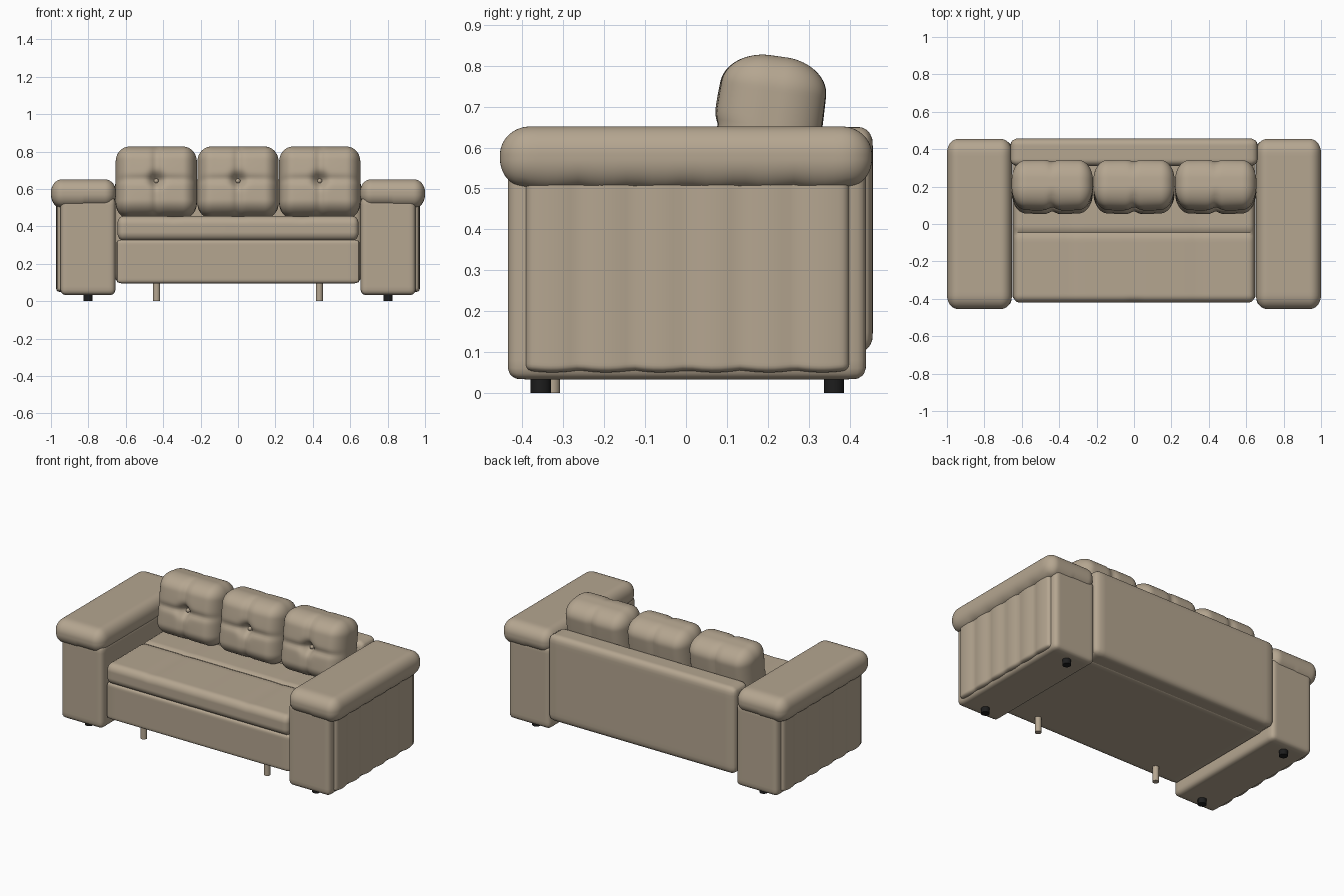
import bpy, bmesh
from math import exp, sin, pi, radians
from mathutils import Vector, Matrix

cube = bpy.data.objects.get("Cube")
if cube:
    bpy.data.objects.remove(cube, do_unlink=True)


def material(name, rgb):
    m = bpy.data.materials.new(name)
    m.use_nodes = True
    m.diffuse_color = (*rgb, 1)
    m.node_tree.nodes["Principled BSDF"].inputs["Base Color"].default_value = (*rgb, 1)
    return m


BEIGE = material("beige upholstery", (0.46, 0.38, 0.28))
BLACK = material("black plastic", (0.012, 0.012, 0.012))


def finish(name, bm, mat):
    me = bpy.data.meshes.new(name)
    bm.to_mesh(me)
    bm.free()
    me.materials.append(mat)
    ob = bpy.data.objects.new(name, me)
    bpy.context.collection.objects.link(ob)
    bpy.ops.object.select_all(action="DESELECT")
    ob.select_set(True)
    bpy.context.view_layer.objects.active = ob
    bpy.ops.object.shade_smooth_by_angle(angle=radians(40))
    return ob


def soft_box(name, low, high, radii, cuts=20, deform=None, tilt=0):
    """Rounded, finely divided block; deform moves a point relative to the centre."""
    low, high = Vector(low), Vector(high)
    centre, half = (low + high) / 2, (high - low) / 2
    turn = Matrix.Rotation(tilt, 3, "X")
    bm = bmesh.new()
    bmesh.ops.create_cube(bm, size=2)
    bmesh.ops.subdivide_edges(bm, edges=bm.edges[:], cuts=cuts, use_grid_fill=True)
    for v in bm.verts:
        inner, d = Vector(), Vector()
        for i in range(3):
            # crowd the grid lines towards the rounded edges
            p = half[i] * (0.4 * v.co[i] + 0.6 * sin(v.co[i] * pi / 2))
            flat = half[i] - radii[i]
            inner[i] = max(-flat, min(flat, p))
            d[i] = (p - inner[i]) / radii[i]
        if d.length > 0:
            d.normalize()
        p = inner + Vector(a * r for a, r in zip(d, radii))
        if deform:
            p = deform(p, half)
        v.co = turn @ p + centre
    return finish(name, bm, BEIGE)


def cylinder(name, x, y, radius, top, mat):
    bm = bmesh.new()
    bmesh.ops.create_cone(bm, cap_ends=True, segments=24, radius1=radius, radius2=radius,
                          depth=top, matrix=Matrix.Translation((x, y, top / 2)))
    return finish(name, bm, mat)


def bump(t, width):
    return exp(-(t / width) ** 2)


# Seat frame and back
soft_box("seat_frame", (-0.65, -0.405, 0.095), (0.65, 0.36, 0.33), (0.02,) * 3)
soft_box("back_panel", (-0.66, 0.31, 0.1), (0.66, 0.457, 0.65), (0.035, 0.035, 0.04))


# Seat cushion with shallow seams
def seat_shape(p, half):
    if p.z > 0:
        p.z -= 0.012 * bump(p.y - 0.06, 0.012) + 0.005 * bump(p.x, 0.015)
        p.z -= 0.003 * (bump(p.x - 0.34, 0.03) + bump(p.x + 0.34, 0.03))
    if p.y < -0.25:
        p.y += 0.004 * bump(p.x, 0.02)
    return p


soft_box("seat_cushion", (-0.645, -0.42, 0.325), (0.645, 0.2, 0.455),
         (0.03, 0.04, 0.045), 44, seat_shape)


# Tufted back cushions with a centre button
def tuft_shape(p, half):
    side = -p.y / half.y
    fall = min(1, abs(side) * 1.5)
    edge = (p.x / half.x) ** 2
    rise = (p.z / half.z) ** 2
    bulge = 0.012 * (1 - edge) * (1 - rise)
    crease = 0.014 * bump(p.x, 0.022)
    if side > 0:
        crease += 0.012 * bump(p.z, 0.02) * (1 - 0.5 * edge)
        crease += 0.045 * bump((p.x ** 2 + p.z ** 2) ** 0.5, 0.035)
        p.y += fall * (crease - bulge)
    else:
        p.y -= fall * (crease * 0.8 - bulge * 0.5)
    return p


for name, x in (("right", -0.437), ("middle", 0), ("left", 0.437)):
    soft_box(name + "_back_cushion", (x - 0.217, 0.075, 0.445), (x + 0.217, 0.325, 0.825),
             (0.075, 0.105, 0.08), 44, tuft_shape, radians(-8))
    bm = bmesh.new()
    bmesh.ops.create_uvsphere(bm, u_segments=16, v_segments=10, radius=0.013,
                              matrix=Matrix.Translation((x, 0.122, 0.643)))
    finish(name + "_button", bm, BEIGE)

# Arms
RIB = 0.132
for name, s in (("left", 1), ("right", -1)):
    def span(a, b):
        return (a, b) if s > 0 else (-b, -a)

    def ribs(p, half):
        if p.x * s > 0:
            p.x -= s * 0.011 * (1 - abs(sin(pi * p.y / RIB)) ** 0.7)
        if p.z < 0:
            p.z += 0.005 * (1 - abs(sin(pi * p.y / RIB)))
        return p

    def pad_edge(p, half):
        if p.z < 0 and p.x * s > 0:
            p.z -= 0.007 * abs(sin(pi * p.y / RIB)) * min(1, -p.z / half.z)
        return p

    a, b = span(0.655, 0.95)
    soft_box(name + "_arm_body", (a, -0.436, 0.033), (b, 0.44, 0.56), (0.03,) * 3)
    a, b = span(0.9, 0.972)
    soft_box(name + "_arm_ribbed_panel", (a, -0.393, 0.05), (b, 0.4, 0.56),
             (0.022, 0.015, 0.015), 44, ribs)
    a, b = span(0.652, 1.0)
    soft_box(name + "_arm_pad", (a, -0.455, 0.503), (b, 0.455, 0.652),
             (0.06, 0.075, 0.07), 36, pad_edge)
    # Feet
    for end, y in (("front", -0.355), ("back", 0.362)):
        cylinder(f"{name}_{end}_foot", s * 0.802, y, 0.025, 0.036, BLACK)
    cylinder(name + "_middle_leg", s * 0.435, -0.327, 0.019, 0.1, BEIGE)
